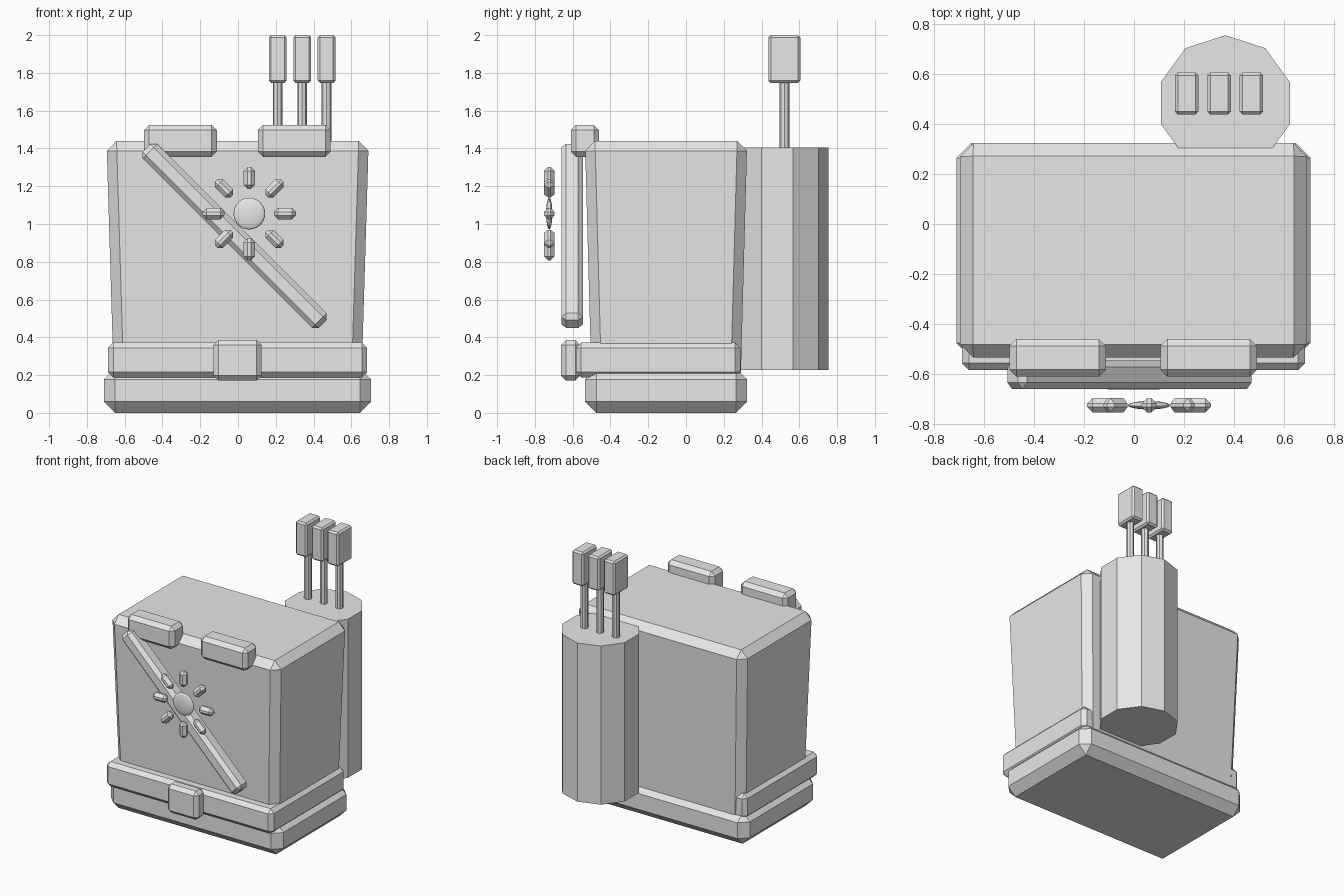
import bpy, bmesh, math
from mathutils import Matrix, Vector

default = bpy.data.objects.get("Cube")
if default:
    bpy.data.objects.remove(default, do_unlink=True)

# One light grey material
grey = bpy.data.materials.new("light_grey")
grey.use_nodes = True
grey.diffuse_color = (0.8, 0.8, 0.8, 1)
bsdf = next(n for n in grey.node_tree.nodes if n.type == 'BSDF_PRINCIPLED')
bsdf.inputs["Base Color"].default_value = (0.8, 0.8, 0.8, 1)


def finish(name, bm):
    bmesh.ops.recalc_face_normals(bm, faces=bm.faces)
    mesh = bpy.data.meshes.new(name)
    bm.to_mesh(mesh)
    bm.free()
    mesh.materials.append(grey)
    ob = bpy.data.objects.new(name, mesh)
    bpy.context.scene.collection.objects.link(ob)
    return ob


def box(name, lo, hi, bevel, taper=(1, 1), tilt=0.0):
    """Chamfered box between two corners; taper scales its bottom, tilt turns it about y."""
    lo, hi = Vector(lo), Vector(hi)
    size, mid = hi - lo, (lo + hi) / 2
    bm = bmesh.new()
    bmesh.ops.create_cube(bm, size=1)
    for v in bm.verts:
        if v.co.z < 0:
            v.co.x *= taper[0]
            v.co.y *= taper[1]
        v.co = Vector(a * b for a, b in zip(v.co, size))
    bmesh.ops.bevel(bm, geom=bm.edges[:], offset=bevel, segments=1,
                    affect='EDGES', clamp_overlap=True)
    bm.transform(Matrix.Translation(mid) @ Matrix.Rotation(tilt, 4, 'Y'))
    return finish(name, bm)


def prism(name, centre, radius, z0, z1, sides):
    """Upright prism with one edge at the back."""
    bm = bmesh.new()
    bmesh.ops.create_cone(bm, cap_ends=True, segments=sides, radius1=radius,
                          radius2=radius, depth=z1 - z0)
    back = max(bm.verts, key=lambda v: v.co.y)
    turn = math.pi / 2 - math.atan2(back.co.y, back.co.x)
    bm.transform(Matrix.Translation((*centre, (z0 + z1) / 2)) @ Matrix.Rotation(turn, 4, 'Z'))
    return finish(name, bm)


# Body, base and belt
box("torso", (-0.696, -0.535, 0.15), (0.692, 0.324, 1.44), 0.053, (0.944, 0.918))
box("base", (-0.71, -0.535, 0), (0.705, 0.324, 0.238), 0.06)
box("belt", (-0.688, -0.583, 0.188), (0.684, 0.288, 0.372), 0.028)
box("buckle", (-0.13, -0.662, 0.172), (0.125, -0.56, 0.385), 0.026)

# Shoulder pads on the front top edge
for side, x in (("right", -0.305), ("left", 0.298)):
    box(side + "_shoulder_pad", (x - 0.193, -0.61, 1.355), (x + 0.193, -0.46, 1.525), 0.028)

# Diagonal chest strap
box("chest_strap", (-0.073, -0.66, 0.277), (0.037, -0.545, 1.597), 0.026, tilt=-math.pi / 4)

# Sun badge: flattened disc and a ring of rays
sun = Vector((0.06, -0.724, 1.055))
bm = bmesh.new()
bmesh.ops.create_uvsphere(bm, u_segments=24, v_segments=12, radius=0.084)
bm.transform(Matrix.Translation(sun) @ Matrix.Diagonal((1, 0.2, 1, 1)))
for f in bm.faces:
    f.smooth = True
finish("sun_disc", bm)

ray_half = Vector((0.03, 0.028, 0.058))
for i in range(8):
    angle = i * math.pi / 4
    spot = sun + 0.189 * Vector((math.sin(angle), 0, math.cos(angle)))
    box(f"sun_ray_{i + 1}", spot - ray_half, spot + ray_half, 0.021, tilt=angle)

# Ten-sided quiver on the back with three tipped rods
prism("quiver", (0.365, 0.483), 0.271, 0.228, 1.406, 10)
for i, x in enumerate((0.21, 0.34, 0.469)):
    prism(f"rod_{i + 1}", (x, 0.521), 0.026, 1.38, 1.77, 8)
    box(f"rod_tip_{i + 1}", (x - 0.047, 0.437, 1.747), (x + 0.047, 0.605, 2.0), 0.012)
